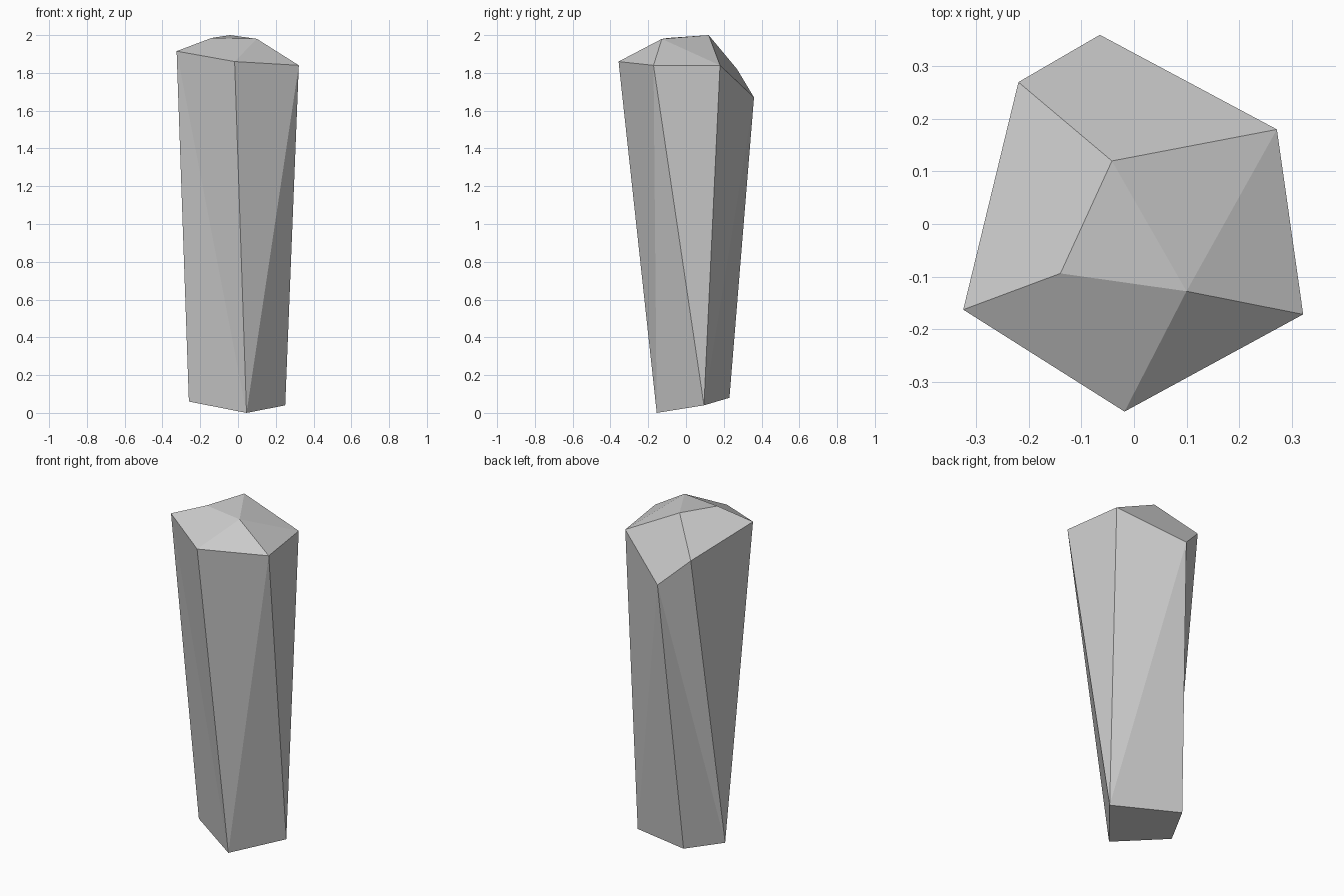
import bpy, bmesh

if "Cube" in bpy.data.objects:
    bpy.data.objects.remove(bpy.data.objects["Cube"])

# Irregular crystal: narrow four-point base, wide six-point shoulder, three-point crown
points = {
    # base
    "G": (0.045, -0.155, 0.0), "H": (0.25, 0.095, 0.04),
    "J": (-0.145, 0.23, 0.08), "I": (-0.26, 0.005, 0.06),
    # shoulder
    "A": (-0.065, 0.36, 1.67), "B": (0.272, 0.18, 1.84), "C": (0.322, -0.172, 1.84),
    "D": (-0.018, -0.357, 1.86), "E": (-0.325, -0.163, 1.915), "F": (-0.22, 0.27, 1.82),
    # crown
    "P": (-0.042, 0.12, 2.0), "Q": (-0.14, -0.094, 1.985), "R": (0.1, -0.128, 1.98),
}
facets = ("GIJH "                                        # underside
          "EIG EGD DGC CGH CHB BHA AHJ AJI AIF FIE "     # tapering sides
          "ABPF FPQE EDRQ DCR CBR BPR PRQ")              # crown facets

bm = bmesh.new()
verts = {name: bm.verts.new(co) for name, co in points.items()}
for facet in facets.split():
    bm.faces.new([verts[c] for c in facet])
bmesh.ops.recalc_face_normals(bm, faces=bm.faces[:])

mesh = bpy.data.meshes.new("stone_shard")
bm.to_mesh(mesh)
bm.free()
bpy.context.collection.objects.link(bpy.data.objects.new("stone_shard", mesh))
